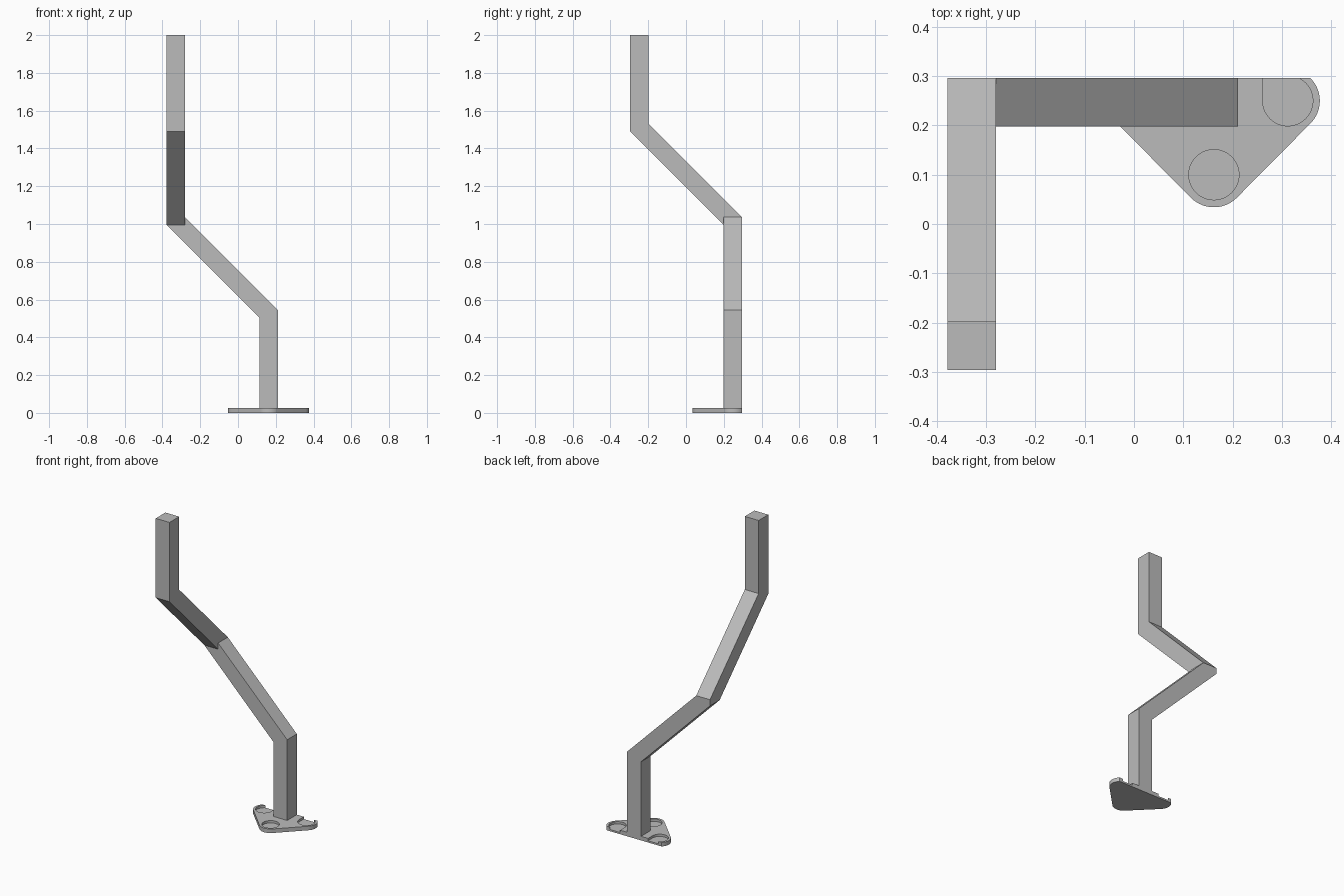
import bpy, bmesh, math
from mathutils import Vector

if "Cube" in bpy.data.objects:
    bpy.data.objects.remove(bpy.data.objects["Cube"], do_unlink=True)

grey = bpy.data.materials.new("plain_grey")
grey.use_nodes = True
colour = (0.5, 0.5, 0.5, 1)
grey.diffuse_color = colour
grey.node_tree.nodes["Principled BSDF"].inputs["Base Color"].default_value = colour

MID = 0.162               # x of the post and the base's symmetry line
HALF = 0.049              # half the bar thickness
BACK, INNER = 0.296, 0.198
LEFT, RIGHT = -0.378, -0.28
HOLE_Y, HOLE_X = 0.25, 0.15


def prism(name, points, push):
    """Extrude a closed planar outline along a vector."""
    bm = bmesh.new()
    face = bm.faces.new([bm.verts.new(p) for p in points])
    result = bmesh.ops.extrude_face_region(bm, geom=[face])
    moved = [v for v in result["geom"] if isinstance(v, bmesh.types.BMVert)]
    bmesh.ops.translate(bm, verts=moved, vec=Vector(push))
    bmesh.ops.recalc_face_normals(bm, faces=bm.faces)
    mesh = bpy.data.meshes.new(name)
    bm.to_mesh(mesh)
    bm.free()
    mesh.materials.append(grey)
    obj = bpy.data.objects.new(name, mesh)
    bpy.context.collection.objects.link(obj)
    return obj


def arc(cx, cy, radius, start, end, steps):
    angles = [math.radians(start + (end - start) * i / steps) for i in range(steps + 1)]
    return [(cx + radius * math.cos(a), cy + radius * math.sin(a)) for a in angles]


def at_height(points, z):
    return [(x, y, z) for x, y in points]


# Lower bar: upright post that bends sideways
side_bend = [(MID - HALF, 0.01), (MID + HALF, 0.01), (MID + HALF, 0.545),
             (RIGHT, 1.036), (LEFT, 1.036), (LEFT, 0.996), (MID - HALF, 0.505)]
prism("lower_bar", [(x, INNER, z) for x, z in side_bend], (0, BACK - INNER, 0))

# Upper bar: bends forward, then rises upright
front_bend = [(INNER, 0.996), (BACK, 1.036), (-INNER, 1.53),
              (-INNER, 2), (-BACK, 2), (-BACK, 1.49)]
prism("upper_bar", [(LEFT, y, z) for y, z in front_bend], (RIGHT - LEFT, 0, 0))

# Base plate: rounded triangle cut straight along the back
outline = (arc(MID + HOLE_X, HOLE_Y, 0.065, 45, -45, 24)
           + arc(MID, 0.1, 0.066, -45, -135, 24)
           + arc(MID - HOLE_X, HOLE_Y, 0.065, -135, -225, 24))
plate = prism("base_plate", at_height(outline, 0), (0, 0, 0.026))

# Recesses: one full circle in front, two that open through the back edge
front_hole = arc(MID, 0.1, 0.051, 0, 352.5, 47)
right_hole = arc(MID + HOLE_X, HOLE_Y, 0.051, 180, 450, 36)
right_hole.append((MID + HOLE_X - 0.051, HOLE_Y + 0.051))
left_hole = [(2 * MID - x, y) for x, y in right_hole]

bpy.context.view_layer.objects.active = plate
for hole in (front_hole, right_hole, left_hole):
    cutter = prism("recess_cutter", at_height(hole, 0.011), (0, 0, 0.05))
    cutter.hide_render = True
    cut = plate.modifiers.new("recess", "BOOLEAN")
    cut.operation, cut.solver, cut.object = "DIFFERENCE", "EXACT", cutter
    bpy.ops.object.modifier_apply(modifier=cut.name)
    bpy.data.objects.remove(cutter, do_unlink=True)

# Smooth the round walls while keeping the edges crisp
bpy.ops.object.select_all(action="DESELECT")
plate.select_set(True)
bpy.ops.object.shade_smooth_by_angle(angle=math.radians(30))
